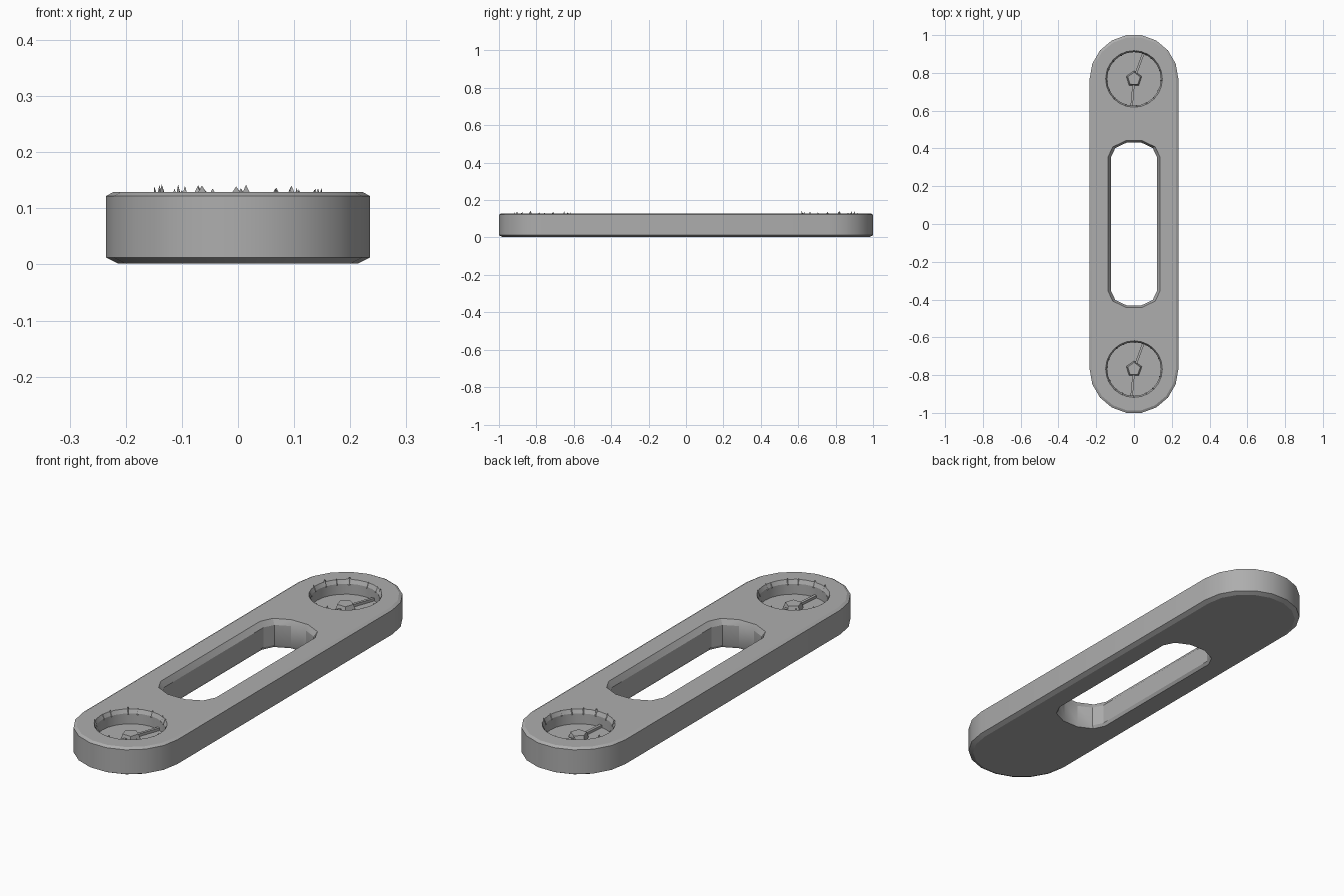
import bpy, bmesh, math, random
from mathutils import Matrix, Vector

random.seed(4)
if "Cube" in bpy.data.objects:
    bpy.data.objects.remove(bpy.data.objects["Cube"], do_unlink=True)

grey = bpy.data.materials.new("warm grey metal")
grey.use_nodes = True
colour = (0.42, 0.42, 0.42, 1)
grey.diffuse_color = colour
grey.node_tree.nodes["Principled BSDF"].inputs["Base Color"].default_value = colour

TOP, FLOOR, END_Y = 0.129, 0.065, 0.768


def make_object(name, bm):
    bmesh.ops.recalc_face_normals(bm, faces=bm.faces)
    mesh = bpy.data.meshes.new(name)
    bm.to_mesh(mesh)
    bm.free()
    mesh.materials.append(grey)
    obj = bpy.data.objects.new(name, mesh)
    bpy.context.collection.objects.link(obj)
    return obj


def loft(name, rings):
    """Closed solid through a stack of matching outlines."""
    bm = bmesh.new()
    loops = [[bm.verts.new(p) for p in ring] for ring in rings]
    for a, b in zip(loops, loops[1:]):
        for i in range(len(a)):
            j = (i + 1) % len(a)
            bm.faces.new((a[i], a[j], b[j], b[i]))
    bm.faces.new(loops[0])
    bm.faces.new(loops[-1])
    return make_object(name, bm)


def capsule(radius, half, z, segments, squash=1.0):
    """Outline with straight sides and faceted round ends."""
    pts = []
    for side in (1, -1):
        for i in range(segments + 1):
            a = math.pi * i / segments
            pts.append((side * radius * math.cos(a),
                        side * (half + squash * radius * math.sin(a)), z))
    return pts


def circle(radius, y, z, n, turn=0.0):
    return [(radius * math.cos(turn + math.tau * i / n),
             y + radius * math.sin(turn + math.tau * i / n), z) for i in range(n)]


def cut(target, cutter):
    cutter.hide_render = True
    mod = target.modifiers.new("cut", "BOOLEAN")
    mod.operation = "DIFFERENCE"
    mod.solver = "EXACT"
    mod.object = cutter
    bpy.context.view_layer.objects.active = target
    bpy.ops.object.modifier_apply(modifier=mod.name)
    bpy.data.objects.remove(cutter, do_unlink=True)


# Link plate with softened upper and lower edges
plate = loft("link_plate", [
    capsule(r, END_Y, z, 9)
    for r, z in ((0.215, 0.002), (0.235, 0.012), (0.235, 0.122), (0.222, TOP))])

# Long slot with flared mouths
cut(plate, loft("slot_cutter", [
    capsule(r, 0.355, z, 5, 0.66)
    for r, z in ((0.145, -0.02), (0.122, 0.015), (0.122, 0.105), (0.152, 0.15))]))

# Round end sockets
for s in (1, -1):
    cut(plate, loft("socket_cutter", [
        circle(r, s * END_Y, z, 24)
        for r, z in ((0.142, FLOOR), (0.142, 0.112), (0.16, 0.15))]))

for s, label in ((1, "back"), (-1, "front")):
    y = s * END_Y
    # Five-sided hub standing on the socket floor
    loft(label + "_hub", [circle(r, y, z, 5, 0.3)
                          for r, z in ((0.045, FLOOR - 0.005), (0.035, 0.09))])

    # Thin ribs running from the hub to the wall
    bm = bmesh.new()
    for angle in (70, 265):
        turn = Matrix.Translation((0, y, 0)) @ Matrix.Rotation(math.radians(angle), 4, "Z")
        bmesh.ops.create_cube(bm, size=1, matrix=turn
                              @ Matrix.Translation((0.085, 0, FLOOR + 0.004))
                              @ Matrix.Diagonal((0.115, 0.012, 0.016, 1)))
    make_object(label + "_ribs", bm)

    # Ragged teeth around the socket rim
    bm = bmesh.new()
    count = 16
    for i in range(count):
        a = math.tau * (i + random.uniform(-0.3, 0.3)) / count
        out = Vector((math.cos(a), math.sin(a), 0))
        along = Vector((-out.y, out.x, 0))
        mid = Vector((0, y, 0)) + out * 0.15
        width = random.uniform(0.008, 0.022)
        base = [mid + along * width, mid - along * width, mid - out * 0.012]
        low = [bm.verts.new(p + Vector((0, 0, 0.108))) for p in base]
        tip = bm.verts.new(mid + Vector((0, 0, random.uniform(0.132, 0.143))))
        bm.faces.new(low)
        for j in range(3):
            bm.faces.new((low[j], low[(j + 1) % 3], tip))
    make_object(label + "_rim_teeth", bm)

# Soft shading on the plate, flat facets elsewhere
bpy.ops.object.select_all(action="DESELECT")
plate.select_set(True)
bpy.context.view_layer.objects.active = plate
bpy.ops.object.shade_smooth_by_angle(angle=math.radians(25))
